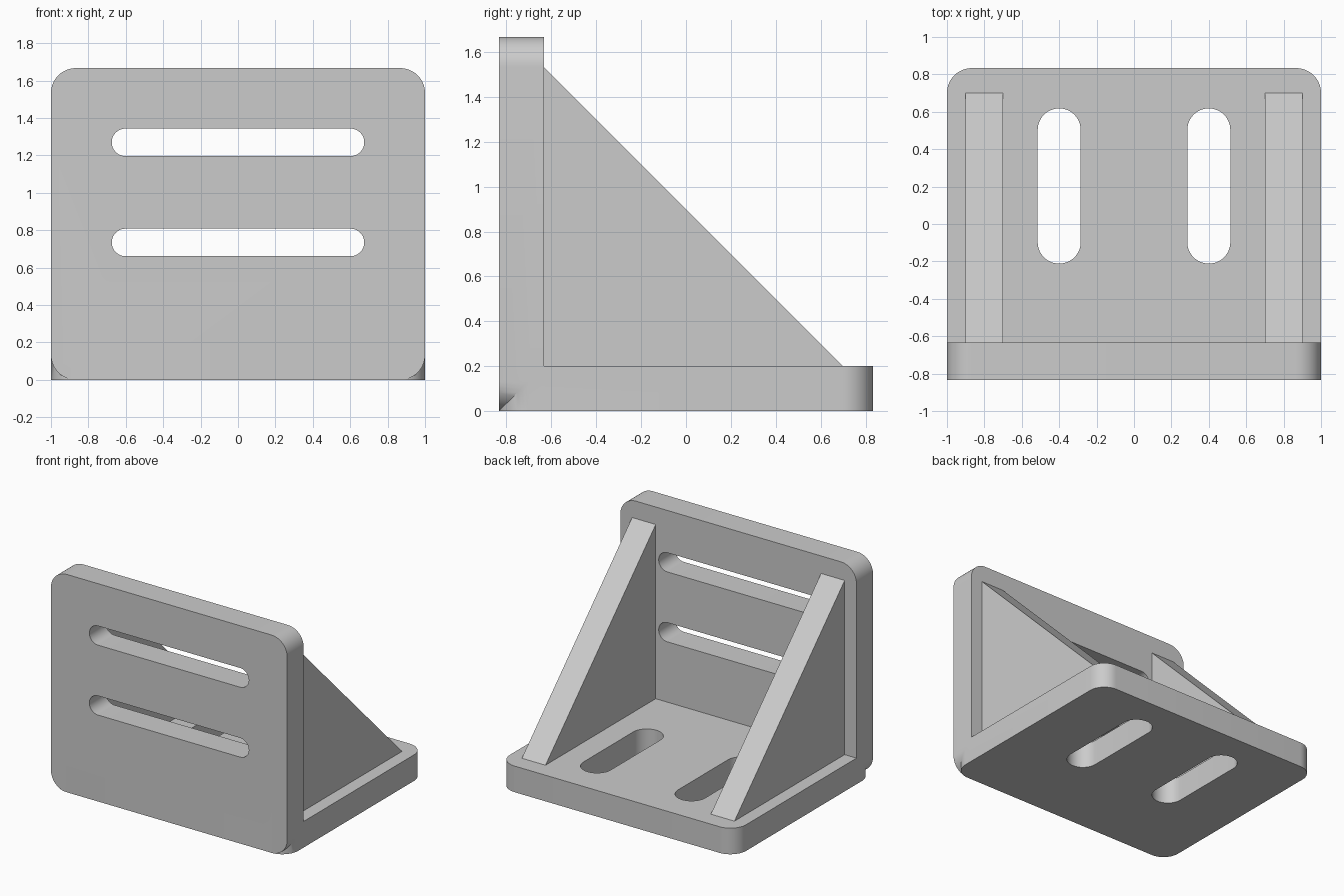
import bpy, bmesh, math
from mathutils import Matrix, Vector

cube = bpy.data.objects.get("Cube")
if cube:
    bpy.data.objects.remove(cube, do_unlink=True)

grey = bpy.data.materials.new("light grey")
grey.use_nodes = True
grey.diffuse_color = (0.6, 0.6, 0.6, 1)
grey.node_tree.nodes["Principled BSDF"].inputs["Base Color"].default_value = (0.6, 0.6, 0.6, 1)

WIDTH, DEPTH, HEIGHT, THICK = 2.0, 1.667, 1.667, 0.2
FRONT = -DEPTH / 2
UPRIGHT = Matrix.Rotation(math.radians(90), 4, "X")  # outline y -> z, extrusion -> -y


def prism(name, outline, depth, matrix):
    """Extrude a flat outline by depth, then place it with matrix."""
    bm = bmesh.new()
    face = bm.faces.new([bm.verts.new((x, y, 0)) for x, y in outline])
    extruded = bmesh.ops.extrude_face_region(bm, geom=[face])["geom"]
    moved = [v for v in extruded if isinstance(v, bmesh.types.BMVert)]
    bmesh.ops.translate(bm, verts=moved, vec=(0, 0, depth))
    bm.transform(matrix)
    bmesh.ops.recalc_face_normals(bm, faces=bm.faces)
    mesh = bpy.data.meshes.new(name)
    bm.to_mesh(mesh)
    bm.free()
    mesh.materials.append(grey)
    obj = bpy.data.objects.new(name, mesh)
    bpy.context.collection.objects.link(obj)
    return obj


def rounded(cx, cy, w, h, r, steps=12):
    """Outline of a rounded rectangle; repeated points are dropped for slots."""
    points = []
    for i, (sx, sy) in enumerate([(1, 1), (-1, 1), (-1, -1), (1, -1)]):
        for k in range(steps + 1):
            a = math.radians(90) * (i + k / steps)
            p = Vector((cx + sx * (w / 2 - r) + r * math.cos(a),
                        cy + sy * (h / 2 - r) + r * math.sin(a)))
            if not points or (p - points[-1]).length > 1e-4:
                points.append(p)
    if (points[0] - points[-1]).length < 1e-4:
        points.pop()
    return points


def boolean(target, tool, operation):
    mod = target.modifiers.new(tool.name, "BOOLEAN")
    mod.operation = operation
    mod.solver = "EXACT"
    mod.object = tool
    bpy.context.view_layer.objects.active = target
    bpy.ops.object.modifier_apply(modifier=mod.name)
    bpy.data.objects.remove(tool, do_unlink=True)


# Base and upright plates with rounded corners
bracket = prism("angle_bracket", rounded(0, 0, WIDTH, DEPTH, 0.133), THICK, Matrix())
back = Matrix.Translation((0, FRONT + THICK, 0)) @ UPRIGHT
upright = prism("upright_plate", rounded(0, HEIGHT / 2, WIDTH, HEIGHT, 0.133), THICK, back)
boolean(bracket, upright, "UNION")

# Triangular gussets, sunk slightly into both plates
inner, top, sink = FRONT + THICK, 1.533, 0.05
end = inner + top - THICK
profile = [(inner - sink, THICK - sink), (end, THICK - sink), (end, THICK),
           (inner, top), (inner - sink, top)]
side_on = Matrix(((0, 0, 1, 0), (1, 0, 0, 0), (0, 1, 0, 0), (0, 0, 0, 1)))
for side, x in (("right", -0.9), ("left", 0.7)):
    gusset = prism(side + "_gusset", profile, 0.2, Matrix.Translation((x, 0, 0)) @ side_on)
    boolean(bracket, gusset, "UNION")

# Long slots through the upright
for z in (0.735, 1.27):
    place = Matrix.Translation((0, FRONT + THICK + 0.05, 0)) @ UPRIGHT
    slot = prism("upright_slot", rounded(0, z, 1.35, 0.147, 0.0735), THICK + 0.1, place)
    boolean(bracket, slot, "DIFFERENCE")

# Short slots through the base
for x in (-0.4, 0.4):
    place = Matrix.Translation((0, 0, -0.05))
    slot = prism("base_slot", rounded(x, 0.203, 0.23, 0.83, 0.115), THICK + 0.1, place)
    boolean(bracket, slot, "DIFFERENCE")

bpy.ops.object.select_all(action="DESELECT")
bracket.select_set(True)
bpy.context.view_layer.objects.active = bracket
bpy.ops.object.shade_smooth_by_angle(angle=math.radians(30))
